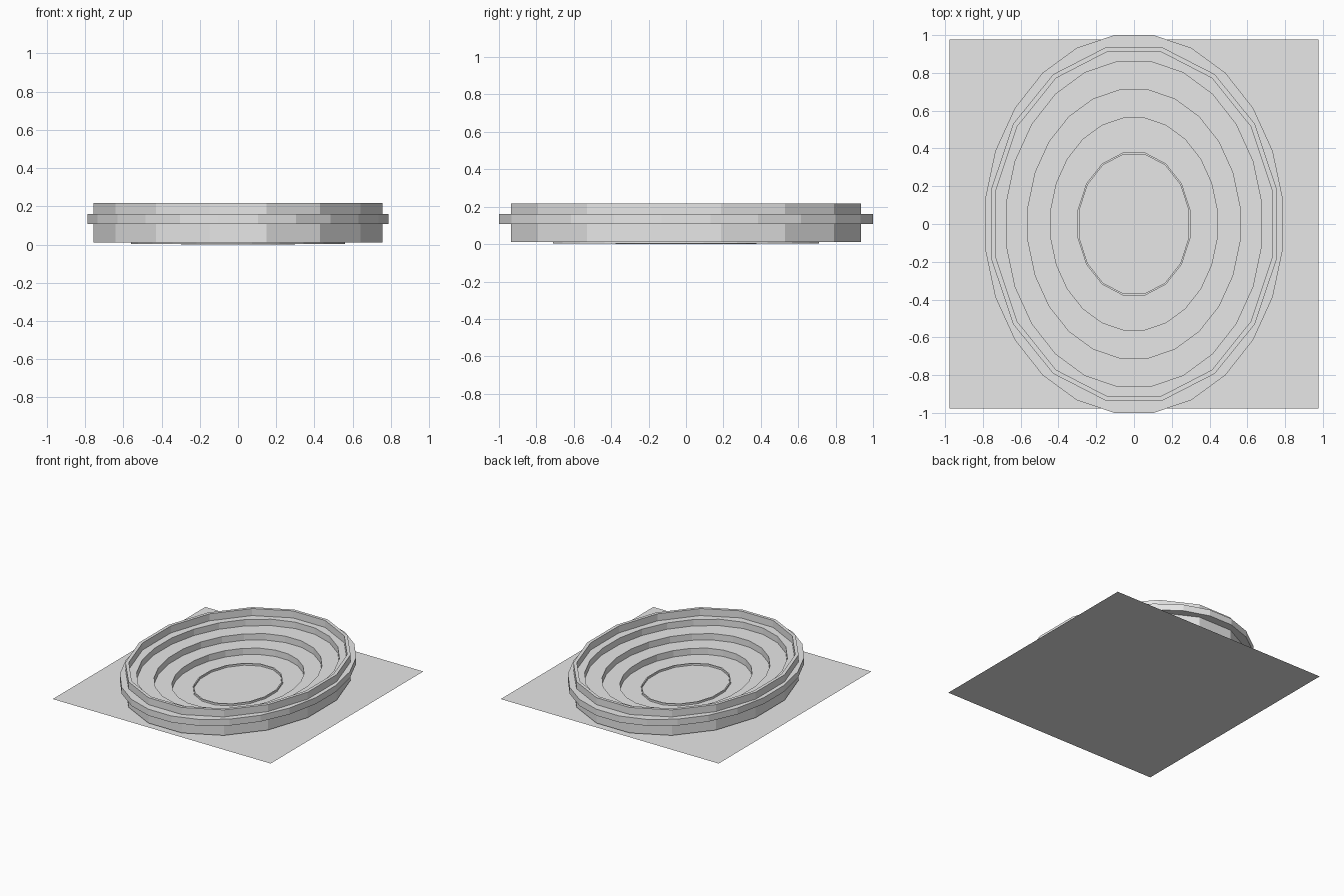
import bpy, bmesh, math

cube = bpy.data.objects.get("Cube")
if cube:
    bpy.data.objects.remove(cube, do_unlink=True)

grey = bpy.data.materials.new("light_grey")
grey.use_nodes = True
grey.diffuse_color = (0.8, 0.8, 0.8, 1)
grey.node_tree.nodes["Principled BSDF"].inputs["Base Color"].default_value = (0.8, 0.8, 0.8, 1)


def add_object(name, bm):
    mesh = bpy.data.meshes.new(name)
    bm.to_mesh(mesh)
    bm.free()
    mesh.materials.append(grey)
    obj = bpy.data.objects.new(name, mesh)
    bpy.context.collection.objects.link(obj)
    return obj


def oval_sweep(name, profile, sides):
    """Sweep a closed profile of (x radius, y radius, z) round an oval."""
    bm = bmesh.new()
    loops = []
    for i in range(sides):
        a = 2 * math.pi * (i + 0.5) / sides
        loops.append([bm.verts.new((rx * math.cos(a), ry * math.sin(a), z))
                      for rx, ry, z in profile])
    n = len(profile)
    for i in range(sides):
        p, q = loops[i], loops[(i + 1) % sides]
        for j in range(n):
            k = (j + 1) % n
            bm.faces.new((p[j], q[j], q[k], p[k]))
    bmesh.ops.recalc_face_normals(bm, faces=bm.faces)
    return add_object(name, bm)


def oval_wall(name, outer, inner, z0, z1, sides):
    return oval_sweep(name, [(*outer, z0), (*outer, z1), (*inner, z1), (*inner, z0)], sides)


# Flat square site
bm = bmesh.new()
bmesh.ops.create_grid(bm, x_segments=1, y_segments=1, size=0.978)
add_object("ground_sheet", bm)

# Seating bowl: three stepped tiers, the highest one overhanging the wall
radii = [(0.444, 0.565), (0.565, 0.716), (0.681, 0.867), (0.795, 1.0086)]
base, rise = 0.004, 0.052
for t in range(3):
    z = base + rise * t
    oval_wall(f"seating_tier_{t + 1}", radii[t + 1], radii[t], z, z + rise, 24)

# Outer perimeter wall
oval_wall("perimeter_wall", (0.77, 0.953), (0.744, 0.928), 0.01, 0.217, 16)

# Low barrier around the central field
oval_wall("field_barrier", (0.304, 0.385), (0.295, 0.375), 0.0, 0.015, 16)
